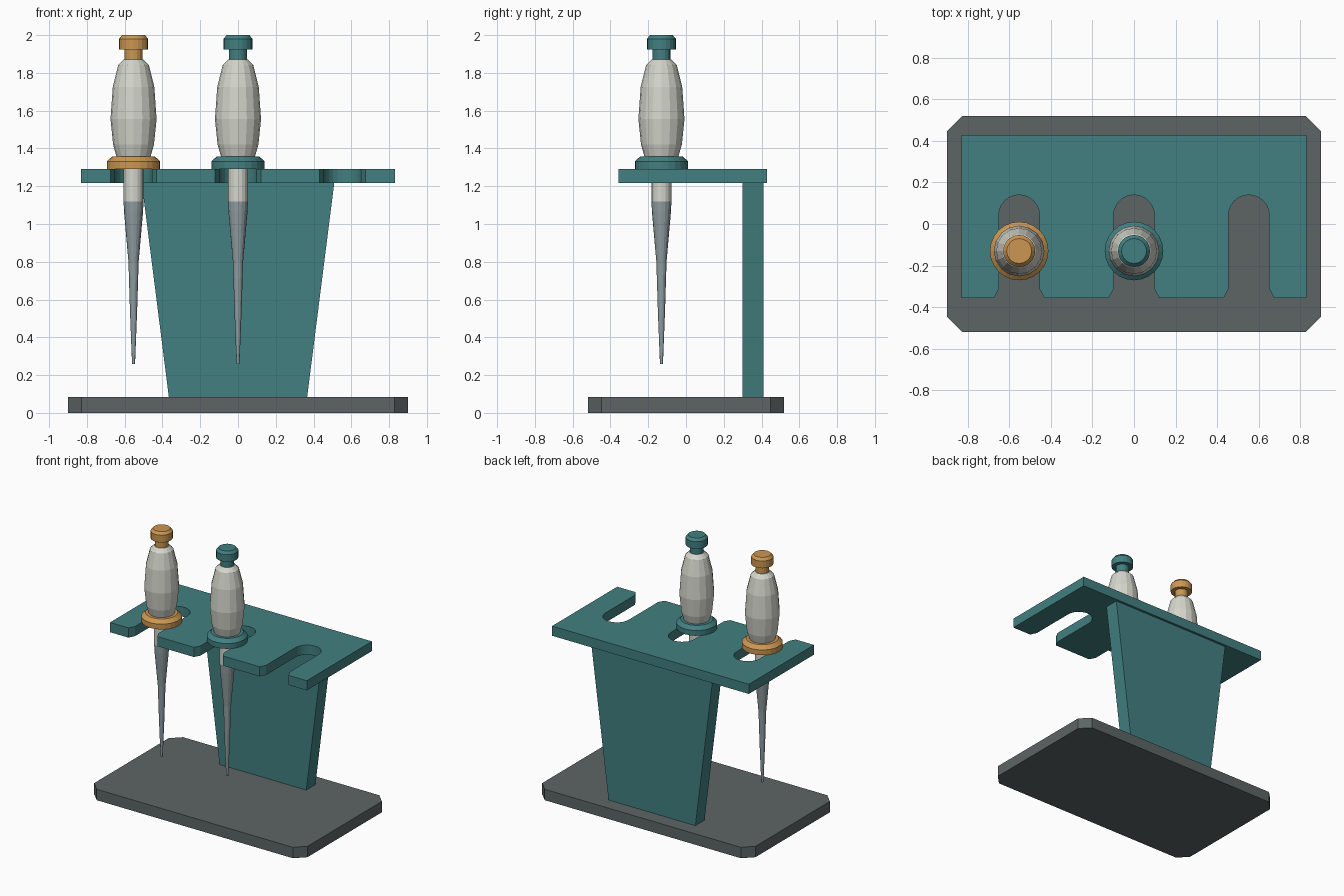
import bpy, bmesh, math

if "Cube" in bpy.data.objects:
    bpy.data.objects.remove(bpy.data.objects["Cube"])


def material(name, rgb):
    m = bpy.data.materials.new(name)
    m.diffuse_color = (*rgb, 1)
    m.use_nodes = True
    m.node_tree.nodes["Principled BSDF"].inputs["Base Color"].default_value = m.diffuse_color
    return m


TEAL = material("teal", (0.055, 0.215, 0.22))
ORANGE = material("orange", (0.60, 0.31, 0.085))
DARK = material("dark_grey", (0.11, 0.13, 0.13))
IVORY = material("ivory", (0.66, 0.67, 0.60))
TIP = material("tip_grey", (0.28, 0.34, 0.36))


def finish(name, bm, mat):
    bmesh.ops.recalc_face_normals(bm, faces=bm.faces[:])
    me = bpy.data.meshes.new(name)
    bm.to_mesh(me)
    bm.free()
    me.materials.append(mat)
    ob = bpy.data.objects.new(name, me)
    bpy.context.collection.objects.link(ob)


def prism(name, points, depth, mat):
    """Extrude a 3D outline along the depth vector."""
    bm = bmesh.new()
    face = bm.faces.new([bm.verts.new(p) for p in points])
    ext = bmesh.ops.extrude_face_region(bm, geom=[face], use_keep_orig=True)
    moved = [g for g in ext["geom"] if isinstance(g, bmesh.types.BMVert)]
    bmesh.ops.translate(bm, verts=moved, vec=depth)
    finish(name, bm, mat)


def lathe(name, profile, x, y, sides, mat):
    """Capped solid from (radius, z) rings."""
    bm = bmesh.new()
    rings = [[bm.verts.new((x + r * math.cos(2 * math.pi * i / sides),
                            y + r * math.sin(2 * math.pi * i / sides), z))
              for i in range(sides)] for r, z in profile]
    for a, b in zip(rings, rings[1:]):
        for i in range(sides):
            j = (i + 1) % sides
            bm.faces.new((a[i], a[j], b[j], b[i]))
    bm.faces.new(rings[0])
    bm.faces.new(rings[-1])
    finish(name, bm, mat)


# base plate with clipped corners
X, Y, C = 0.9, 0.52, 0.072
prism("base", [(-X + C, -Y, 0), (X - C, -Y, 0), (X, -Y + C, 0), (X, Y - C, 0),
               (X - C, Y, 0), (-X + C, Y, 0), (-X, Y - C, 0), (-X, -Y + C, 0)],
      (0, 0, 0.083), DARK)

# tapered back support
prism("support", [(-0.366, 0.30, 0.083), (0.366, 0.30, 0.083),
                  (0.51, 0.30, 1.22), (-0.51, 0.30, 1.22)], (0, 0.11, 0), TEAL)

# shelf with three open, flared slots
F, R = -0.357, 0.098
outline = [(-0.83, F)]
for cx in (-0.553, 0, 0.553):
    outline += [(cx - 0.122, F), (cx - R, F + 0.045)]
    outline += [(cx - R * math.cos(math.pi * i / 12), 0.042 + R * math.sin(math.pi * i / 12))
                for i in range(13)]
    outline += [(cx + R, F + 0.045), (cx + 0.122, F)]
outline += [(0.83, F), (0.83, 0.428), (-0.83, 0.428)]
prism("shelf", [(x, y, 1.218) for x, y in outline], (0, 0, 0.074), TEAL)

# two pipettes hanging in the left and middle slots
for label, px, accent in (("left", -0.553, ORANGE), ("middle", 0, TEAL)):
    def part(name, profile, sides, mat):
        lathe(f"{label}_pipette_{name}", profile, px, -0.13, sides, mat)

    part("tip", [(0.008, 0.26), (0.019, 0.54), (0.027, 0.80), (0.050, 1.06), (0.053, 1.12)], 16, TIP)
    part("shaft", [(0.053, 1.12), (0.053, 1.30)], 16, IVORY)
    part("collar", [(0.141, 1.292), (0.141, 1.332), (0.112, 1.358)], 24, accent)
    part("body", [(0.088, 1.35), (0.108, 1.42), (0.122, 1.555), (0.110, 1.725),
                  (0.081, 1.842), (0.052, 1.87)], 16, IVORY)
    part("neck", [(0.048, 1.865), (0.048, 1.93)], 16, accent)
    part("button", [(0.077, 1.925), (0.077, 1.98), (0.060, 2.0)], 20, accent)
